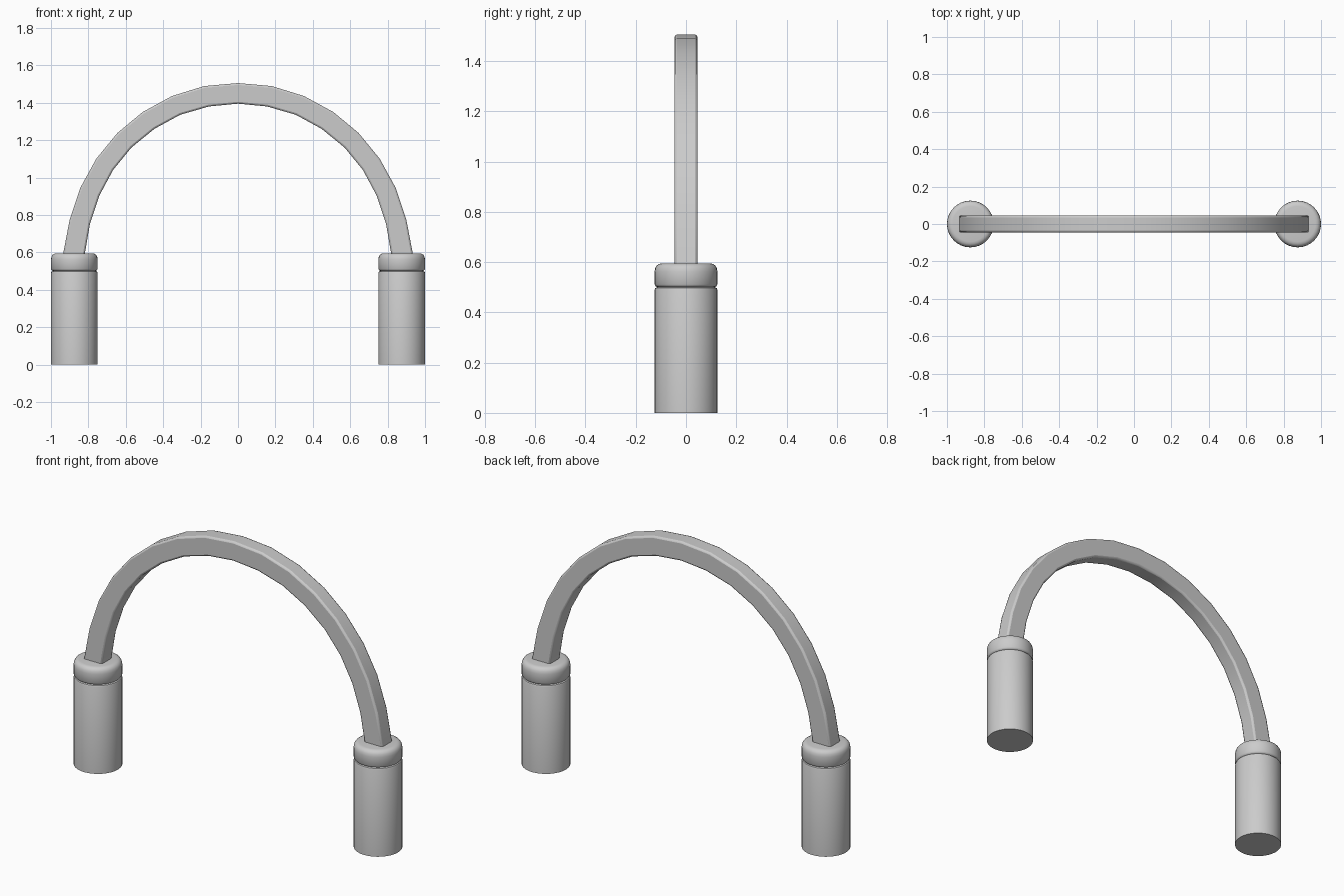
import bpy, bmesh, math

if "Cube" in bpy.data.objects:
    bpy.data.objects.remove(bpy.data.objects["Cube"])


def finish(name, bm, angle=40):
    bmesh.ops.recalc_face_normals(bm, faces=bm.faces)
    me = bpy.data.meshes.new(name)
    bm.to_mesh(me)
    bm.free()
    ob = bpy.data.objects.new(name, me)
    bpy.context.collection.objects.link(ob)
    bpy.ops.object.select_all(action='DESELECT')
    bpy.context.view_layer.objects.active = ob
    ob.select_set(True)
    bpy.ops.object.shade_smooth_by_angle(angle=math.radians(angle))
    return ob


def lathe(name, profile, x, sides=32):
    bm = bmesh.new()
    vs = [bm.verts.new((r, 0, z)) for r, z in profile]
    edges = [bm.edges.new(p) for p in zip(vs, vs[1:])]
    bmesh.ops.spin(bm, geom=vs + edges, cent=(0, 0, 0), axis=(0, 0, 1),
                   angle=math.tau, steps=sides)
    bmesh.ops.remove_doubles(bm, verts=bm.verts, dist=1e-4)
    ob = finish(name, bm)
    ob.location.x = x
    return ob


# Posts and rounded caps
post = [(0, 0), (.125, 0), (.125, .49), (.122, .497), (.115, .5), (0, .5)]
cap = [(0, .5), (.113, .5), (.12, .503), (.125, .511), (.125, .562),
       (.1225, .576), (.116, .587), (.106, .593), (.095, .595), (0, .595)]
for side, x in (("left", -.875), ("right", .875)):
    lathe(side + "_post", post, x)
    lathe(side + "_cap", cap, x)

# Arch: right half from outer and inner outline points, then mirrored
outer = [(0, 1.505), (.18, 1.489), (.352, 1.436), (.51, 1.35), (.645, 1.238),
         (.758, 1.10), (.843, .945), (.9, .775), (.938, .575)]
inner = [(0, 1.395), (.155, 1.38), (.308, 1.336), (.446, 1.261), (.57, 1.16),
         (.668, 1.04), (.742, .902), (.792, .75), (.822, .575)]
bm = bmesh.new()
w = .046
rings = [[bm.verts.new(c) for c in ((ox, -w, oz), (ox, w, oz), (ix, w, iz), (ix, -w, iz))]
         for (ox, oz), (ix, iz) in zip(outer, inner)]
for a, b in zip(rings, rings[1:]):
    for i in range(4):
        j = (i + 1) % 4
        bm.faces.new((a[i], a[j], b[j], b[i]))
bm.faces.new(rings[-1])
arch = finish("arch", bm)
mirror = arch.modifiers.new("mirror", 'MIRROR')
mirror.use_clip = True
bevel = arch.modifiers.new("bevel", 'BEVEL')
bevel.width = .01
bevel.segments = 2
bevel.limit_method = 'ANGLE'
bevel.angle_limit = math.radians(50)
# Keep the smoothing modifier, if any, after the geometry ones
for m in list(arch.modifiers):
    if m.type == 'NODES':
        arch.modifiers.move(arch.modifiers.find(m.name), len(arch.modifiers) - 1)
